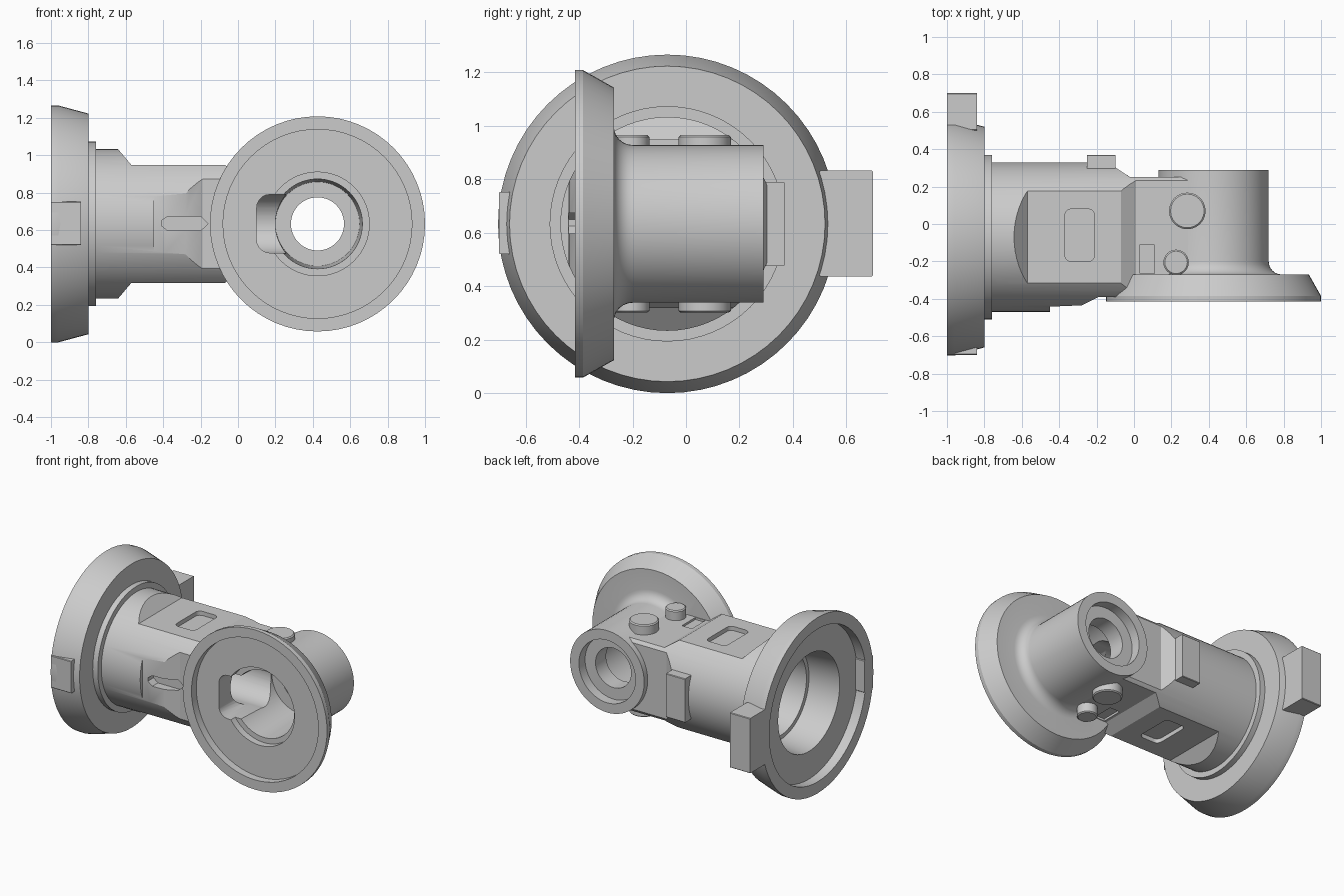
import bpy, bmesh, math
from mathutils import Vector

if "Cube" in bpy.data.objects:
    bpy.data.objects.remove(bpy.data.objects["Cube"], do_unlink=True)

grey = bpy.data.materials.new("light grey")
grey.use_nodes = True
grey.diffuse_color = (0.6, 0.6, 0.6, 1)
grey.node_tree.nodes["Principled BSDF"].inputs["Base Color"].default_value = (0.6, 0.6, 0.6, 1)

CZ, BY, TX = 0.633, -0.07, 0.425   # shared axis height, barrel axis y, tube axis x
SEG = 64


def finish(name, bm):
    bmesh.ops.recalc_face_normals(bm, faces=bm.faces)
    mesh = bpy.data.meshes.new(name)
    bm.to_mesh(mesh)
    bm.free()
    ob = bpy.data.objects.new(name, mesh)
    mesh.materials.append(grey)
    bpy.context.collection.objects.link(ob)
    return ob


def lathe(name, axis, centre, profile, seg=SEG):
    """Solid of revolution from (distance along axis, radius) pairs."""
    bm = bmesh.new()
    rings = []
    for a, r in profile:
        ring = []
        for i in range(seg):
            t = 2 * math.pi * i / seg
            u, v = r * math.cos(t), r * math.sin(t)
            co = {"X": (a, u, v), "Y": (u, a, v), "Z": (u, v, a)}[axis]
            ring.append(bm.verts.new(Vector(co) + Vector(centre)))
        rings.append(ring)
    for lo, hi in zip(rings, rings[1:]):
        for i in range(seg):
            j = (i + 1) % seg
            bm.faces.new((lo[i], lo[j], hi[j], hi[i]))
    bm.faces.new(rings[0])
    bm.faces.new(rings[-1])
    return finish(name, bm)


def prism(name, axis, points, lo, hi):
    """Extrude a 2D outline along an axis."""
    bm = bmesh.new()
    ends = []
    for d in (lo, hi):
        ends.append([bm.verts.new({"X": (d, p, q), "Y": (p, d, q), "Z": (p, q, d)}[axis])
                     for p, q in points])
    n = len(points)
    for i in range(n):
        j = (i + 1) % n
        bm.faces.new((ends[0][i], ends[0][j], ends[1][j], ends[1][i]))
    bm.faces.new(ends[0])
    bm.faces.new(ends[1])
    return finish(name, bm)


def rounded(x0, x1, y0, y1, r, steps=5):
    """Outline of a rectangle with round corners."""
    pts = []
    corners = ((x1 - r, y1 - r), (x0 + r, y1 - r), (x0 + r, y0 + r), (x1 - r, y0 + r))
    for k, (cx, cy) in enumerate(corners):
        for i in range(steps + 1):
            t = math.pi / 2 * (k + i / steps)
            pts.append((cx + r * math.cos(t), cy + r * math.sin(t)))
    return pts


def combine(target, tool, operation="DIFFERENCE"):
    mod = target.modifiers.new("combine", "BOOLEAN")
    mod.operation, mod.object, mod.solver = operation, tool, "EXACT"
    bpy.context.view_layer.update()
    bpy.context.view_layer.objects.active = target
    bpy.ops.object.modifier_apply(modifier=mod.name)
    bpy.data.objects.remove(tool, do_unlink=True)


# Main barrel with its large end flange and collar
body = lathe("valve_body", "X", (0, BY, CZ), [
    (-1, 0.633), (-0.96, 0.633), (-0.8, 0.59), (-0.8, 0.44),
    (-0.76, 0.44), (-0.76, 0.4), (0.35, 0.4)])

# Flats above and below, stepping down toward the cross tube
for s in (1, -1):
    flat = [(-0.65, 0.41), (-0.57, 0.315), (-0.07, 0.315), (0.01, 0.262),
            (0.6, 0.262), (0.6, 0.6), (-0.65, 0.6)]
    combine(body, prism("cut", "Y", [(x, CZ + s * z) for x, z in flat], -1, 1))

# Flats on the front and back sides
front = [(-0.45, -0.8), (-0.45, -0.442), (-0.28, -0.435), (-0.19, -0.39), (0.6, -0.39), (0.6, -0.8)]
back = [(-0.15, 0.336), (-0.02, 0.25), (0.6, 0.25), (0.6, 0.8), (-0.15, 0.8)]
for outline in (front, back):
    combine(body, prism("cut", "Z", outline, -0.5, 2))

# Cross tube with the front flange and its fillet
fillet = []
for i in range(7):
    t = math.pi / 2 * i / 6
    fillet.append((-0.2 - 0.07 * math.cos(t), 0.365 - 0.07 * math.sin(t)))
tube = lathe("tube", "Y", (TX, 0, CZ),
             [(-0.415, 0.575), (-0.385, 0.575), (-0.27, 0.51)] + fillet + [(0.29, 0.295)])
combine(body, tube, "UNION")

# Stepped bore of the cross tube, open at front and back
combine(body, lathe("cut", "Y", (TX, 0, CZ), [
    (-0.5, 0.505), (-0.36, 0.505), (-0.36, 0.277), (-0.31, 0.277),
    (-0.31, 0.24), (0.1, 0.225), (0.1, 0.142), (0.22, 0.142),
    (0.22, 0.225), (0.4, 0.225)]))

# Stepped bore of the barrel
combine(body, lathe("cut", "X", (0, BY, CZ), [
    (-1.1, 0.55), (-0.93, 0.55), (-0.93, 0.35), (-0.7, 0.33),
    (-0.7, 0.3), (-0.35, 0.28), (-0.35, 0.158), (TX, 0.158)]))

# Side passage joining the two bores
combine(body, prism("cut", "Y", rounded(0.1, 0.33, 0.478, 0.79, 0.07), -0.38, -0.06))

# Pointed groove on the front side
groove = [(-0.41, 0.625), (-0.375, 0.597), (-0.2, 0.597), (-0.16, 0.633),
          (-0.2, 0.673), (-0.375, 0.673), (-0.41, 0.65)]
combine(body, prism("cut", "Y", groove, -0.6, -0.375))

# Shallow windows and notches on the upper and lower flats
for s in (1, -1):
    combine(body, prism("cut", "Z", rounded(-0.37, -0.21, -0.2, 0.08, 0.035),
                        CZ + s * 0.285, CZ + s * 0.5))
    combine(body, prism("cut", "Z", rounded(0.03, 0.11, -0.265, -0.11, 0.005),
                        CZ + s * 0.247, CZ + s * 0.4))

# Locating key blocks on the flange and the back pad
parts = [body]
parts.append(prism("flange_back_key", "X", rounded(0.5, 0.7, 0.437, 0.832, 0.004, 1), -1, -0.84))
parts.append(prism("flange_front_key", "X", rounded(-0.7, -0.6, 0.52, 0.752, 0.004, 1), -1, -0.84))
parts.append(prism("back_pad", "X", rounded(0.29, 0.37, 0.475, 0.79, 0.004, 1), -0.25, -0.1))

# Round studs on both flats
for s, side in ((1, "upper"), (-1, "lower")):
    for size, x, y, r in (("large", 0.285, 0.07, 0.098), ("small", 0.225, -0.205, 0.068)):
        parts.append(lathe(f"{side}_{size}_stud", "Z", (x, y, CZ),
                           [(s * 0.245, r), (s * 0.325, r), (s * 0.332, r - 0.008)], 24))

# Smooth curved surfaces while keeping edges crisp
bpy.context.view_layer.update()
bpy.ops.object.select_all(action="DESELECT")
for part in parts:
    part.select_set(True)
bpy.context.view_layer.objects.active = body
bpy.ops.object.shade_smooth_by_angle(angle=math.radians(25))
